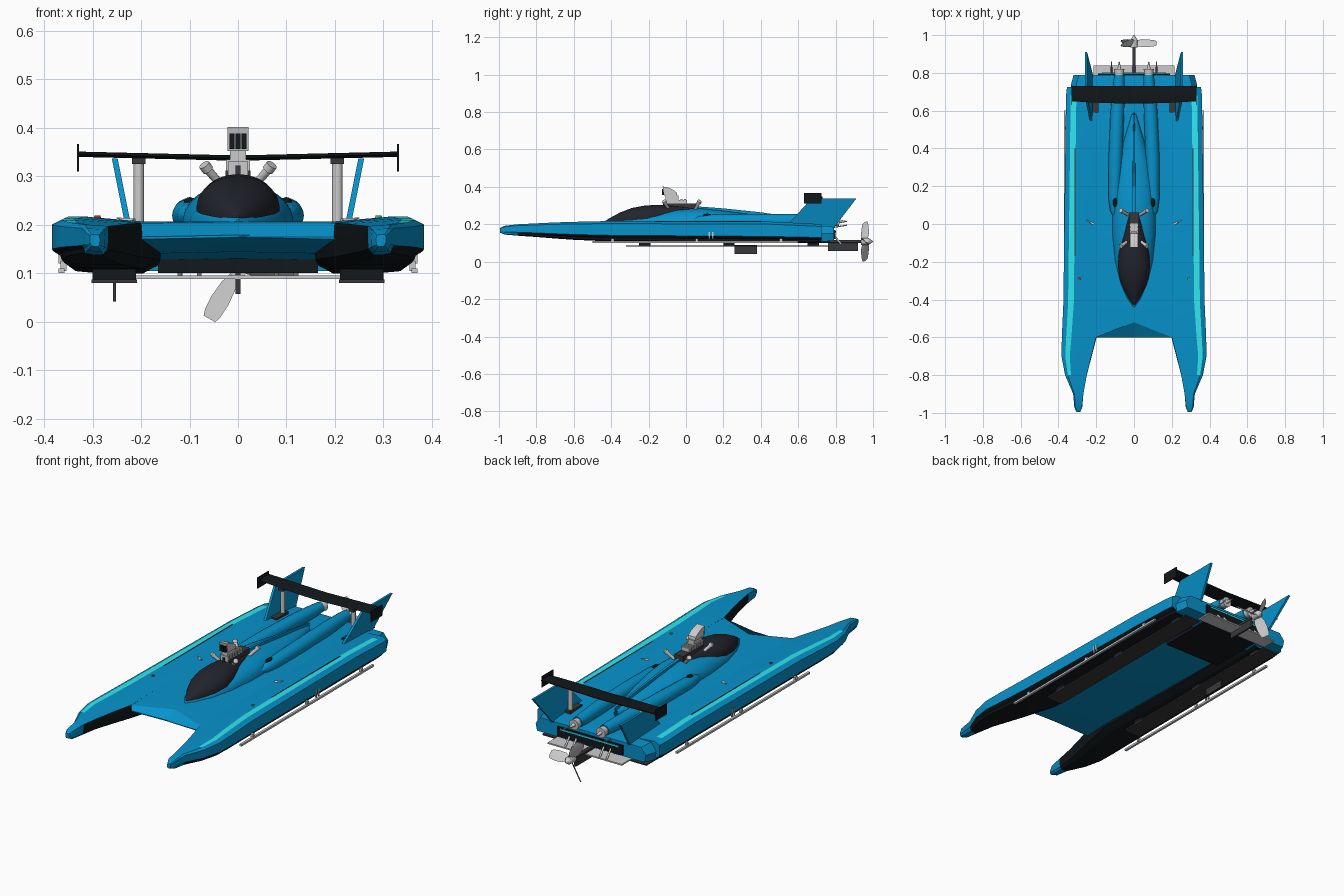
import bpy, bmesh, math
from mathutils import Vector

if "Cube" in bpy.data.objects:
    bpy.data.objects.remove(bpy.data.objects["Cube"])


def mat(name, r, g, b):
    m = bpy.data.materials.new(name)
    m.diffuse_color = (r, g, b, 1)
    m.use_nodes = True
    m.node_tree.nodes["Principled BSDF"].inputs["Base Color"].default_value = m.diffuse_color
    return m


BLUE = mat("hull_blue", .002, .29, .6)
CYAN = mat("stripe_cyan", .03, .8, .87)
BLACK = mat("black", .006, .009, .011)
GLASS = mat("canopy_glass", .016, .018, .026)
DARK = mat("dark_grey", .04, .04, .045)
RED = mat("red", .6, .02, .02)
GREEN = mat("green", .02, .5, .1)


def finish(name, bm, mats, angle=35):
    bmesh.ops.remove_doubles(bm, verts=bm.verts, dist=1e-5)
    bmesh.ops.recalc_face_normals(bm, faces=bm.faces)
    me = bpy.data.meshes.new(name)
    bm.to_mesh(me)
    bm.free()
    ob = bpy.data.objects.new(name, me)
    bpy.context.collection.objects.link(ob)
    for m in mats:
        if m:
            me.materials.append(m)
    bpy.ops.object.select_all(action='DESELECT')
    ob.select_set(True)
    bpy.context.view_layer.objects.active = ob
    bpy.ops.object.shade_smooth_by_angle(angle=math.radians(angle))
    return ob


def loft(name, rings, mats, colour=lambda j, i: 0, caps=(True, True), angle=35):
    """Skin a list of equal-length point rings."""
    bm = bmesh.new()
    vs = [[bm.verts.new(p) for p in r] for r in rings]
    n = len(rings[0])
    for j in range(len(rings) - 1):
        for i in range(n):
            k = (i + 1) % n
            f = bm.faces.new((vs[j][i], vs[j][k], vs[j + 1][k], vs[j + 1][i]))
            f.material_index = colour(j, i)
    if caps[0]:
        bm.faces.new(vs[0])
    if caps[1]:
        bm.faces.new(vs[-1])
    return finish(name, bm, mats, angle)


def box(name, lo, hi, m=None):
    ring = lambda z: [(lo[0], lo[1], z), (hi[0], lo[1], z), (hi[0], hi[1], z), (lo[0], hi[1], z)]
    return loft(name, [ring(lo[2]), ring(hi[2])], [m])


def tube(name, p, q, r1, r2=None, m=None, n=16):
    p, q = Vector(p), Vector(q)
    d = (q - p).normalized()
    u = d.orthogonal().normalized()
    v = d.cross(u)
    ring = lambda c, r: [c + r * (u * math.cos(t) + v * math.sin(t))
                         for t in (2 * math.pi * i / n for i in range(n))]
    return loft(name, [ring(p, r1), ring(q, r1 if r2 is None else r2)], [m])


def dome(name, stations, m, n=20, power=.85):
    """Half-round body along y from (y, half width, base z, top z)."""
    rings = []
    for y, w, zb, zt in stations:
        ts = [math.pi * i / n for i in range(n + 1)]
        rings.append([(w * math.cos(t), y, zb + (zt - zb) * max(0, math.sin(t)) ** power) for t in ts])
    return loft(name, rings, [m], angle=50)


def sponson_ring(s, y, xt, xl, xo, zb, zt):
    k, h = min(1, (xo - xl) / .2), zt - zb
    pts = [(xt, zt - .01 * k), (xo - .055 * k, zt), (xo - .025 * k, zt), (xo, zt - .12 * h),
           (xo, zb + .3 * h), (xo - .02 * k, zb + .18 * h), (xo - .025 * k, zb + .05 * h),
           (xo - .08 * k, zb), (xl + .04 * k, zb), (xl + .005 * k, zb + .18 * h), (xl, zb + .65 * h)]
    return [(s * x, y, z) for x, z in pts]


# y, inner top x, inner low x, outer x, bottom z, top z
SPONSON = [(-.995, .287, .285, .305, .155, .18), (-.97, .276, .274, .316, .145, .192),
           (-.9, .268, .268, .322, .139, .2), (-.8, .25, .25, .365, .132, .205),
           (-.7, .226, .224, .384, .124, .21), (-.6, .2, .198, .382, .117, .213),
           (-.42, .2, .155, .374, .109, .217), (.45, .2, .157, .363, .101, .214),
           (.68, .2, .157, .36, .099, .203), (.725, .2, .157, .355, .1, .2)]


def sponson_colour(j, i):
    if i == 1 and 3 <= j <= 7:
        return 1
    return 2 if i >= 4 and j >= 2 else 0


for s in (-1, 1):
    side = "left" if s < 0 else "right"
    # Side hulls with planing shoes and side rails
    loft(side + "_sponson", [sponson_ring(s, *a) for a in SPONSON], [BLUE, CYAN, BLACK],
         sponson_colour, angle=22)
    box(side + "_shoe", (s * .255 - .047, -.32, .08), (s * .255 + .047, .76, .087), DARK)
    for y in (-.25, .2, .65):
        box(side + "_shoe_mount", (s * .255 - .045, y, .085), (s * .255 + .045, y + .06, .11), BLACK)
    box(side + "_rail", (s * .364 - .006, -.5, .1), (s * .364 + .006, .6, .11))
    for y in (-.4, .05, .5):
        box(side + "_rail_bracket", (s * .36 - .006, y, .105), (s * .36 + .006, y + .015, .125))
    for y in (.12, .14):
        box(side + "_hull_vent", (s * .367 - .003, y, .12), (s * .367 + .003, y + .008, .16))

    # Engine pods with exhaust nozzles
    rings = []
    for y, x, r in ((.04, .1, .012), (.07, .102, .024), (.14, .103, .033), (.35, .098, .037),
                    (.6, .088, .036), (.74, .08, .031), (.79, .078, .027)):
        rings.append([(s * x + r * math.cos(t), y, .219 + r * math.sin(t))
                      for t in (2 * math.pi * i / 20 for i in range(20))])
    loft(side + "_pod", rings, [BLUE])
    tube(side + "_nozzle", (s * .078, .775, .218), (s * .078, .82, .216), .022, .027)
    tube(side + "_nozzle_core", (s * .078, .81, .216), (s * .078, .86, .215), .012, .002)
    tube(side + "_stern_rod", (s * .12, .77, .18), (s * .12, .86, .195), .003)

    # Cowl air intake
    bm = bmesh.new()
    bmesh.ops.create_uvsphere(bm, u_segments=16, v_segments=8, radius=1)
    for v in bm.verts:
        v.co = (s * .1 + v.co.x * .012, .115 + v.co.y * .026, .245 + v.co.z * .012)
    finish(side + "_intake", bm, [BLACK])

    # Canted tail fin
    prof = [(.545, .2), (.67, .337), (.91, .337), (.79, .18)]
    loft(side + "_tail_fin", [[(s * (.228 + (z - .205) * .2 + o), y, z) for y, z in prof]
                              for o in (-.006, .006)], [BLUE])

    # Wing strut, cap, foot and end plate
    tube(side + "_wing_strut", (s * .205, .665, .19), (s * .205, .665, .332), .011)
    box(side + "_strut_cap", (s * .205 - .014, .645, .325), (s * .205 + .014, .685, .338), DARK)
    box(side + "_strut_foot", (s * .205 - .016, .59, .19), (s * .205 + .016, .69, .206), DARK)
    box(side + "_wing_end_plate", (s * .33 - .002, .63, .31), (s * .33 + .002, .725, .367), BLACK)

    # Angled exhaust stacks
    for y, dy in ((-.085, -.03), (.045, .025)):
        tube(side + "_exhaust", (s * .025, y, .27), (s * .066, y + dy, .318), .008, .009)
        tube(side + "_exhaust_tip", (s * .062, y + dy * .9, .313), (s * .07, y + dy * 1.1, .324), .012)

    # Deck fittings
    tube(side + "_nav_light", (s * .29, -.29, .208), (s * .29, -.29, .219), .009, .006,
         RED if s < 0 else GREEN)
    tube(side + "_deck_probe", (s * .215, 0, .206), (s * .25, .02, .214), .007, .001)
    box(side + "_grab_rail", (s * .312 - .002, -.17, .21), (s * .312 + .002, .4, .217), DARK)

# Centre deck with V-cut leading edge and tunnel roof
DECK = [(-.6, -.6, .175, .175), (-.6, -.52, .203, .17), (-.42, -.42, .207, .14),
        (.45, .45, .204, .127), (.68, .68, .193, .122), (.79, .79, .185, .118)]
loft("centre_deck", [[(-.2, a, t), (0, b, t), (.2, a, t), (.2, a, u), (0, a, u + .004), (-.2, a, u)]
                     for a, b, t, u in DECK], [BLUE], caps=(False, True), angle=10)
box("tunnel_rear_floor", (-.165, .45, .1), (.165, .77, .13), BLACK)

# Stern block, transom panel and trim plates
loft("stern_block", [[(-w, y, zb), (w, y, zb), (w + .008, y, .15), (w - .02, y, zt), (-w + .02, y, zt),
                      (-w - .008, y, .15)] for y, w, zb, zt in
                     ((.66, .335, .105, .193), (.74, .325, .108, .192), (.79, .312, .112, .186))], [BLUE])
box("transom_panel", (-.19, .785, .12), (.19, .798, .17), BLACK)
box("transom_stripe", (-.17, .79, .157), (.17, .802, .164), CYAN)
box("trim_plate", (-.215, .76, .088), (.215, .84, .095))
for x in (-.12, -.08, .08, .12):
    tube("trim_actuator", (x, .79, .14), (x, .83, .094), .005)

# Cowl, canopy and rear spine
dome("cowl", [(-.44, .004, .195, .212), (-.4, .034, .195, .224), (-.32, .07, .195, .24),
              (-.2, .1, .195, .26), (-.05, .115, .195, .282), (.08, .116, .195, .285),
              (.2, .108, .195, .272), (.33, .085, .195, .256), (.45, .052, .195, .243),
              (.58, .012, .195, .225)], BLUE)
dome("canopy", [(-.43, .004, .21, .219), (-.4, .026, .212, .238), (-.35, .053, .217, .264),
                (-.29, .076, .222, .287), (-.22, .086, .228, .3), (-.15, .08, .235, .304),
                (-.08, .062, .245, .302), (.0, .045, .255, .297), (.06, .03, .26, .29)], GLASS)
loft("spine", [[(-w, y, .195), (w, y, .195), (w * .6, y, z), (-w * .6, y, z)] for y, w, z in
               ((.04, .014, .297), (.2, .011, .285), (.4, .009, .264), (.59, .004, .236))], [BLUE])

# Engine block, blower and air scoop
box("engine_block", (-.026, -.11, .28), (.026, .06, .312), DARK)
box("blower", (-.021, -.115, .3), (.021, .005, .331))
for i in range(6):
    box("blower_rib", (-.025, -.11 + i * .02, .303), (.025, -.1 + i * .02, .335))
box("blower_belt", (-.005, -.122, .295), (.005, -.113, .322), DARK)
box("carburettor", (-.017, -.11, .33), (.017, -.04, .355))
scoop = [(-.115, .352), (-.125, .402), (-.1, .398), (-.07, .385), (-.05, .37), (-.047, .352)]
loft("air_scoop", [[(x, y, z) for y, z in scoop] for x in (-.022, .022)], [None])
for x in (-.0125, 0, .0125):
    box("scoop_slot", (x - .005, -.127, .356), (x + .005, -.115, .388), BLACK)

# Rear wing, slightly dihedral and swept
rings = []
for i in range(-6, 7):
    t = i / 6
    f, z = .638 + .012 * t * t, .337 + .008 * abs(t)
    rings.append([(.33 * t, f, z), (.33 * t, f + .03, z + .006), (.33 * t, .73, z + .004),
                  (.33 * t, .73, z), (.33 * t, f + .03, z - .005)])
loft("rear_wing", rings, [BLACK])

# Propeller, shaft, rudder and skid fin
tube("propeller_shaft", (0, .77, .108), (0, .95, .108), .009, m=DARK)
tube("propeller_hub", (0, .935, .108), (0, .975, .108), .019)
tube("propeller_cone", (0, .975, .108), (0, 1.0, .108), .019, .002)
for a in (0, 120, 240):
    a = math.radians(a)
    d = Vector((math.cos(a), 0, math.sin(a)))
    t = Vector((-math.sin(a), 0, math.cos(a)))
    rings = []
    for r, c, pitch in ((.01, .016, 62), (.04, .027, 52), (.075, .028, 45), (.105, .024, 42), (.118, .018, 40)):
        p = math.radians(pitch)
        chord = t * math.cos(p) - Vector((0, 1, 0)) * math.sin(p)
        nrm = d.cross(chord) * .003
        o = Vector((0, .957, .108)) + d * r
        rings.append([o - chord * c, o + nrm, o + chord * c, o - nrm])
    loft("propeller_blade", rings, [None])
box("rudder", (-.005, .76, .057), (.005, .92, .1), DARK)
box("skid_fin", (-.258, .26, .042), (-.252, .38, .09), DARK)
